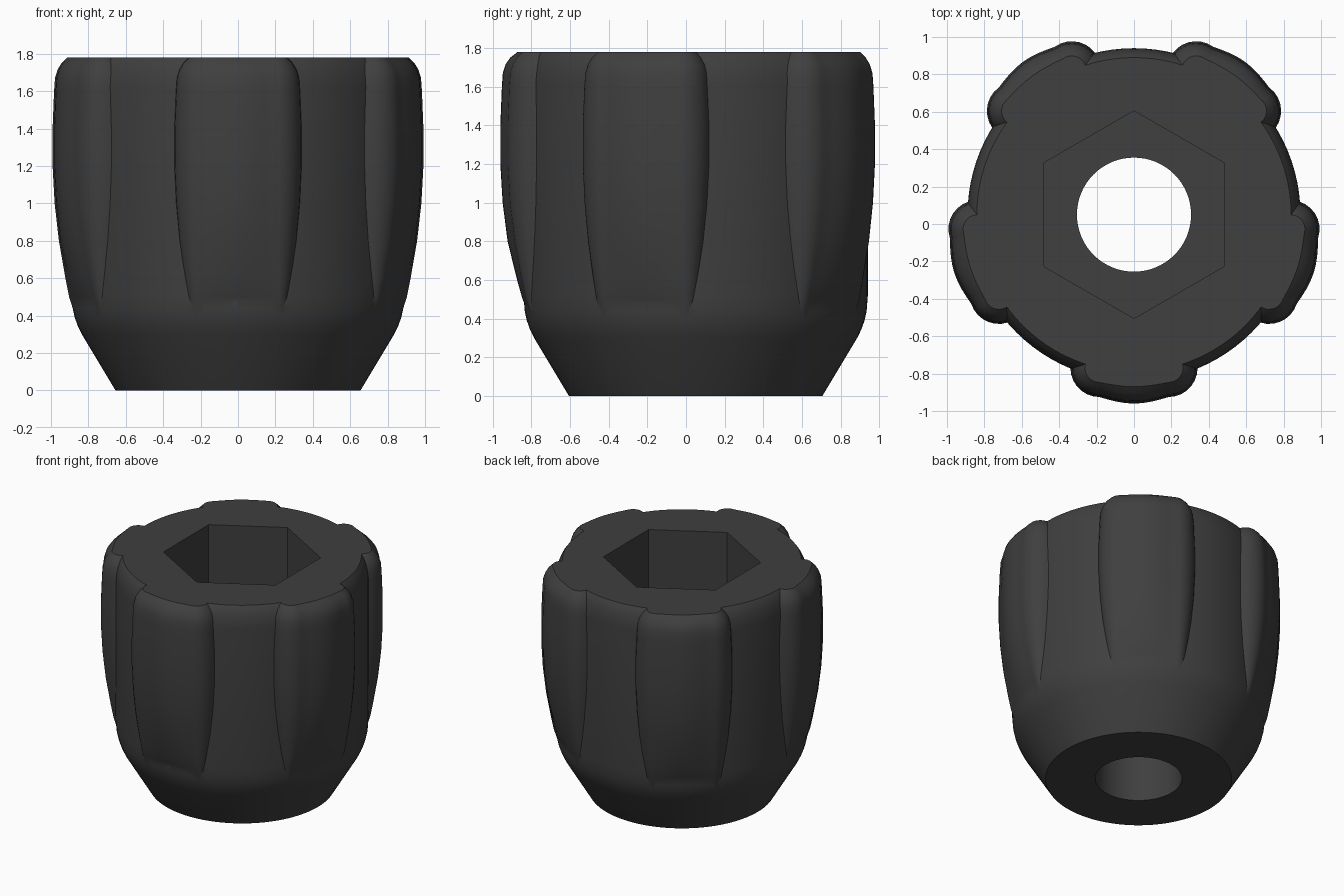
import bpy, bmesh, math
from math import sin, cos, pi, radians

cube = bpy.data.objects.get("Cube")
if cube:
    bpy.data.objects.remove(cube, do_unlink=True)

AXIS_Y = 0.05
TOP = 1.78

mat = bpy.data.materials.new("dark grey plastic")
mat.use_nodes = True
colour = (0.05, 0.05, 0.05, 1)
mat.diffuse_color = colour
mat.node_tree.nodes["Principled BSDF"].inputs["Base Color"].default_value = colour


def loft(name, rings):
    """Closed solid through a stack of equal-length rings."""
    bm = bmesh.new()
    loops = [[bm.verts.new(p) for p in ring] for ring in rings]
    n = len(loops[0])
    for a, b in zip(loops, loops[1:]):
        for i in range(n):
            j = (i + 1) % n
            bm.faces.new((a[i], a[j], b[j], b[i]))
    bm.faces.new(loops[0])
    bm.faces.new(loops[-1])
    bmesh.ops.recalc_face_normals(bm, faces=bm.faces)
    mesh = bpy.data.meshes.new(name)
    bm.to_mesh(mesh)
    bm.free()
    mesh.materials.append(mat)
    obj = bpy.data.objects.new(name, mesh)
    bpy.context.collection.objects.link(obj)
    return obj


def circle(r, z, n, start=0.0):
    return [(r * cos(start + 2 * pi * i / n), AXIS_Y + r * sin(start + 2 * pi * i / n), z)
            for i in range(n)]


def lobe_section(z, rho, spread, angle):
    """Pill-shaped section with a gently bowed outer side."""
    centre = 0.82
    bulge = 0.035 * min(1, rho / 0.12)
    pts = []
    for k in range(15):
        a = radians(-90 + 180 * k / 14)
        pts.append((centre + rho * sin(a), spread + rho * cos(a)))
    for k in range(1, 8):
        t = 1 - k / 4
        pts.append((centre + rho + bulge * cos(t * pi / 2), spread * t))
    for k in range(15):
        a = radians(90 + 180 * k / 14)
        pts.append((centre + rho * sin(a), -spread + rho * cos(a)))
    c, s = cos(angle), sin(angle)
    return [(u * c - v * s, AXIS_Y + u * s + v * c, z) for u, v in pts]


def combine(target, tool, operation):
    mod = target.modifiers.new(operation.lower(), 'BOOLEAN')
    mod.operation = operation
    mod.solver = 'EXACT'
    mod.object = tool
    bpy.context.view_layer.objects.active = target
    bpy.ops.object.modifier_apply(modifier=mod.name)
    bpy.data.objects.remove(tool, do_unlink=True)


# Round core with a tapered foot and softened top rim
core_profile = [(0.655, 0), (0.835, 0.3), (0.857, 0.345), (0.873, 0.39), (0.884, 0.44),
                (0.89, 0.52), (0.89, 1.62), (0.885, 1.67), (0.873, 1.72),
                (0.858, 1.755), (0.84, TOP)]
knob = loft("knob_body", [circle(r, z, 96) for r, z in core_profile])

# Five grip lobes that swell out of the core: height, corner radius, half spread
lobe_profile = [(0.4, 0.025, 0.215), (0.5, 0.058, 0.212), (0.6, 0.08, 0.205),
                (0.8, 0.118, 0.195), (1.0, 0.143, 0.188), (1.2, 0.155, 0.185),
                (1.4, 0.155, 0.185), (1.6, 0.147, 0.185), (1.67, 0.142, 0.185),
                (1.715, 0.128, 0.185), (1.75, 0.107, 0.185), (TOP, 0.077, 0.185)]
for i in range(5):
    angle = radians(-90 + 72 * i)
    lobe = loft("grip_lobe", [lobe_section(z, rho, s, angle) for z, rho, s in lobe_profile])
    combine(knob, lobe, 'UNION')

# Hexagonal socket from the top, round bore through the bottom
combine(knob, loft("socket_cutter", [circle(0.555, z, 6, pi / 2) for z in (0.72, 2)]), 'DIFFERENCE')
combine(knob, loft("bore_cutter", [circle(0.305, z, 64) for z in (-0.2, 2)]), 'DIFFERENCE')

bpy.ops.object.select_all(action='DESELECT')
knob.select_set(True)
bpy.context.view_layer.objects.active = knob
bpy.ops.object.shade_smooth_by_angle(angle=radians(30))
